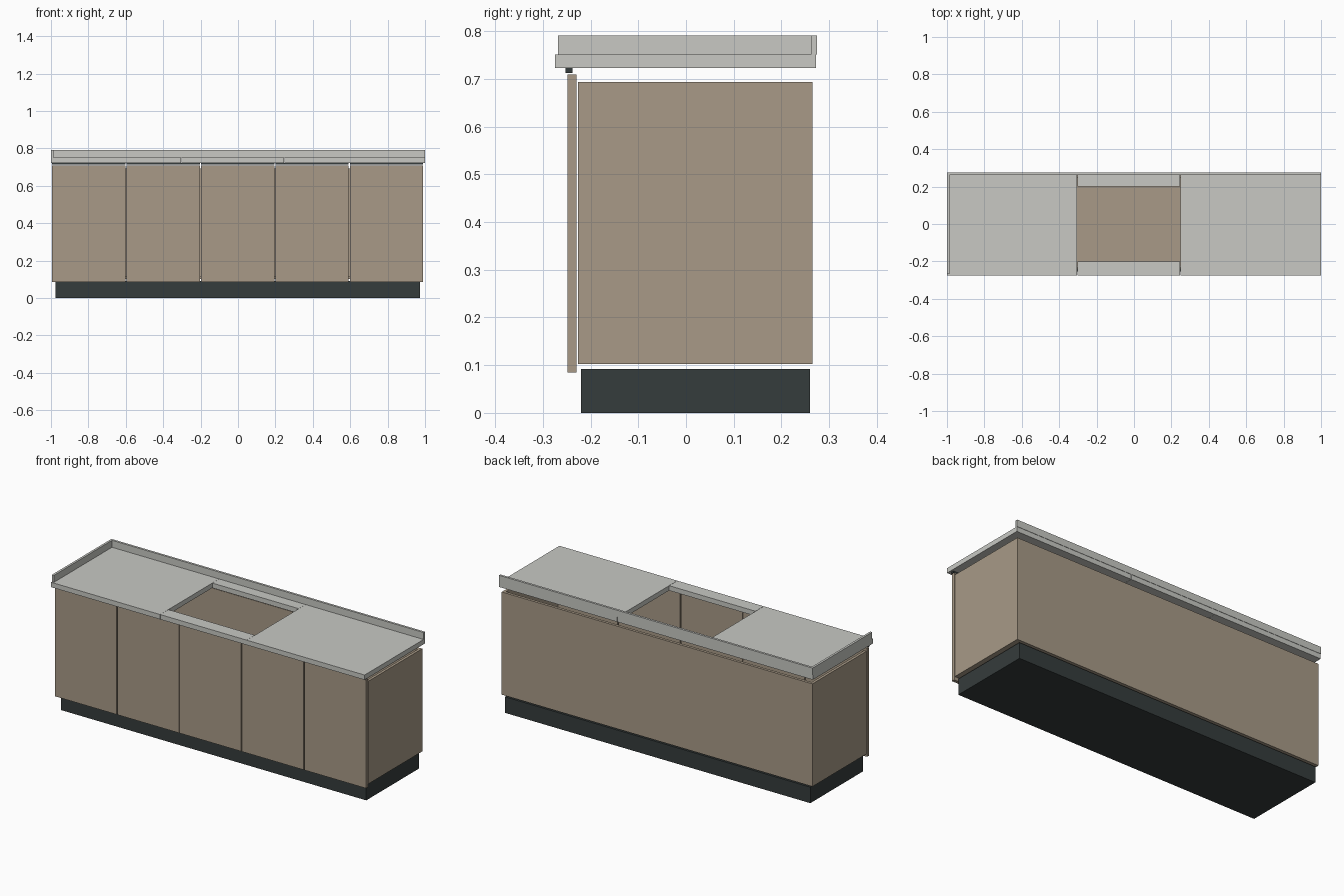
import bpy

if "Cube" in bpy.data.objects:
    bpy.data.objects.remove(bpy.data.objects["Cube"])


def material(name, rgb):
    m = bpy.data.materials.new(name)
    m.diffuse_color = (*rgb, 1.0)
    m.use_nodes = True
    m.node_tree.nodes["Principled BSDF"].inputs["Base Color"].default_value = m.diffuse_color
    return m


WOOD = material("taupe_board", (0.392, 0.323, 0.242))
STONE = material("pale_grey_worktop", (0.578, 0.584, 0.552))
DARK = material("charcoal", (0.036, 0.045, 0.045))


def box(name, x, y, z, mat):
    """Box from (min, max) pairs on each axis."""
    verts = [(a, b, c) for a in x for b in y for c in z]
    faces = [(0, 1, 3, 2), (4, 6, 7, 5), (0, 4, 5, 1),
             (2, 3, 7, 6), (0, 2, 6, 4), (1, 5, 7, 3)]
    mesh = bpy.data.meshes.new(name)
    mesh.from_pydata(verts, [], faces)
    mesh.materials.append(mat)
    ob = bpy.data.objects.new(name, mesh)
    bpy.context.collection.objects.link(ob)
    return ob


# recessed plinth
box("plinth", (-0.975, 0.972), (-0.22, 0.26), (0.0, 0.092), DARK)

# open-topped cabinet shell
L, R, F, B, LO, HI, T = -0.992, 0.99, -0.226, 0.265, 0.102, 0.694, 0.016
box("cabinet_floor", (L + T, R - T), (F, B - T), (LO, LO + T), WOOD)
box("cabinet_back", (L + T, R - T), (B - T, B), (LO, HI), WOOD)
box("cabinet_side_left", (L, L + T), (F, B), (LO, HI), WOOD)
box("cabinet_side_right", (R - T, R), (F, B), (LO, HI), WOOD)

# five doors, each with a dark grip strip above
for i in range(5):
    x0 = -0.996 + 0.398 * i
    x = (x0 + 0.002, x0 + 0.394)
    box(f"door_{i + 1}", x, (-0.248, -0.230), (0.085, 0.709), WOOD)
    box(f"grip_strip_{i + 1}", x, (-0.253, -0.238), (0.713, 0.723), DARK)

# worktop pieces around the sink opening
Z = (0.723, 0.751)
Y0, Y1 = -0.275, 0.273
box("worktop_left", (-1.0, -0.304), (Y0, Y1), Z, STONE)
box("worktop_right", (0.248, 1.0), (Y0, Y1), Z, STONE)
box("worktop_front_rail", (-0.303, 0.247), (Y0, -0.2), Z, STONE)
box("worktop_back_rail", (-0.303, 0.247), (0.2, Y1), Z, STONE)

# upstands along the back and the left end
box("upstand_back", (-1.0, 1.0), (0.262, 0.275), (0.751, 0.791), STONE)
box("upstand_left", (-1.0, -0.987), (-0.268, 0.262), (0.751, 0.791), STONE)
